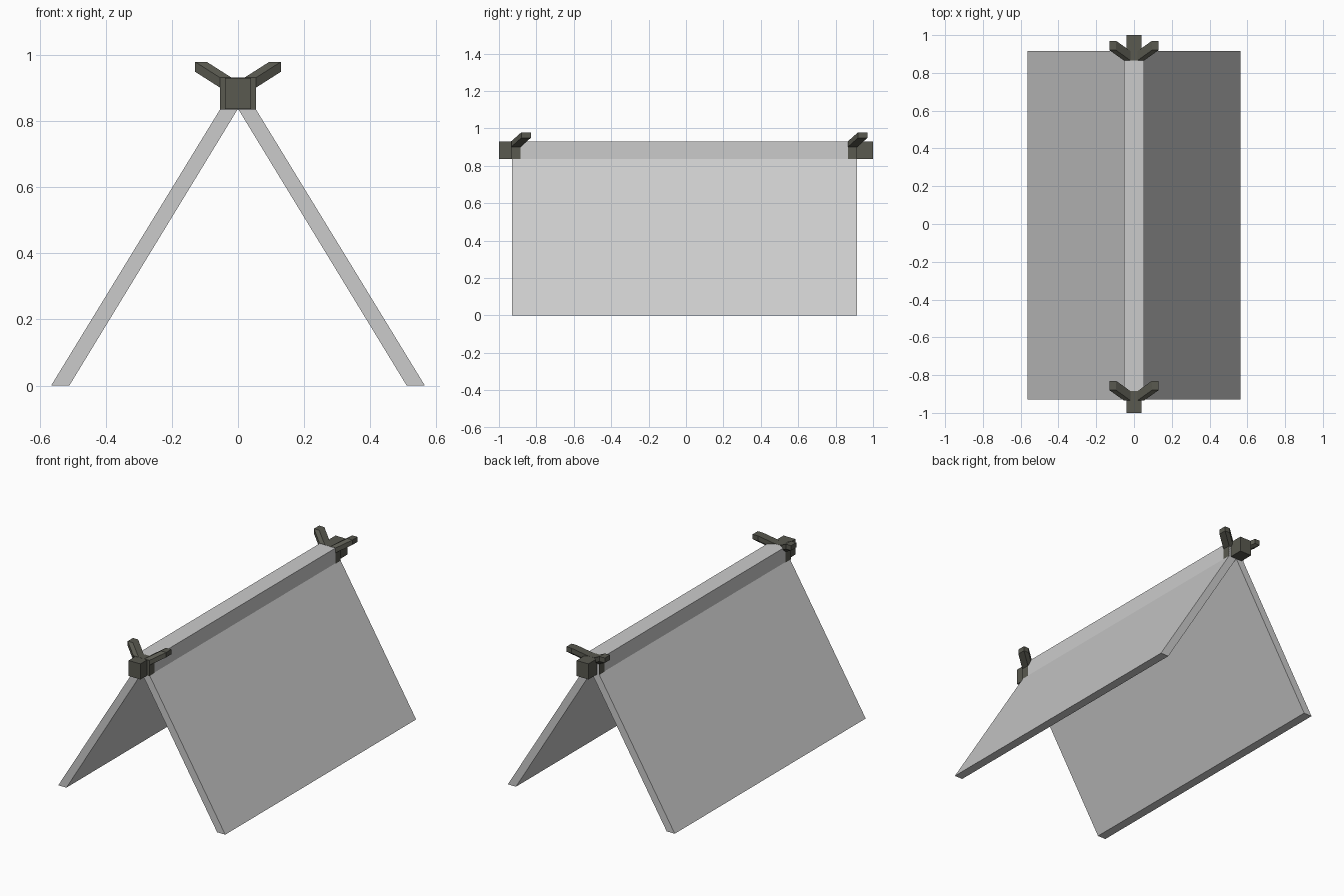
import bpy, bmesh

if "Cube" in bpy.data.objects:
    bpy.data.objects.remove(bpy.data.objects["Cube"])

dark = bpy.data.materials.new("dark_timber")
dark.diffuse_color = (0.10, 0.10, 0.08, 1)
dark.use_nodes = True
dark.node_tree.nodes["Principled BSDF"].inputs["Base Color"].default_value = dark.diffuse_color


def hull(name, points, mat=None):
    """Convex solid around the given points."""
    bm = bmesh.new()
    verts = [bm.verts.new(p) for p in points]
    res = bmesh.ops.convex_hull(bm, input=verts)
    junk = {g for g in res["geom_interior"] + res["geom_unused"]
            if isinstance(g, bmesh.types.BMVert)}
    bmesh.ops.delete(bm, geom=list(junk), context='VERTS')
    bmesh.ops.dissolve_limit(bm, angle_limit=0.01, verts=bm.verts[:], edges=bm.edges[:])
    bmesh.ops.recalc_face_normals(bm, faces=bm.faces[:])
    me = bpy.data.meshes.new(name)
    bm.to_mesh(me)
    bm.free()
    ob = bpy.data.objects.new(name, me)
    bpy.context.collection.objects.link(ob)
    if mat:
        me.materials.append(mat)
    return ob


def corners(x, y, z):
    return [(a, b, c) for a in x for b in y for c in z]


Y0, Y1, EAVE = -0.93, 0.915, 0.837

# sloping roof panels, meeting under the ridge
for side, s in (("left", -1), ("right", 1)):
    profile = [(0.565, 0), (0.51, 0), (0, EAVE), (0.053, EAVE)]
    hull(f"{side}_roof_panel", [(s * x, y, z) for x, z in profile for y in (Y0, Y1)])

# ridge beam
hull("ridge_beam", corners((-0.053, 0.053), (Y0, Y1), (EAVE, 0.93)))

# horned ridge ends, both facing the same way
for end, y, tip in (("front", -0.935, -1.0), ("rear", 0.865, 1.0)):
    hull(f"{end}_ridge_collar",
         corners((-0.0545, 0.0545), (y, y + 0.05), (0.835, 0.931)), dark)
    inner = y + 0.02 if tip < 0 else y + 0.03
    hull(f"{end}_ridge_block",
         corners((-0.04, 0.04), (tip, inner), (0.8355, 0.9305)), dark)
    for side, s in (("left", -1), ("right", 1)):
        root = corners((s * 0.018, s * 0.053), (y, y + 0.05), (0.90, 0.93))
        horn = [(a + s * 0.077, b + 0.055, c + 0.049) for a, b, c in root]
        hull(f"{end}_{side}_horn", root + horn, dark)
